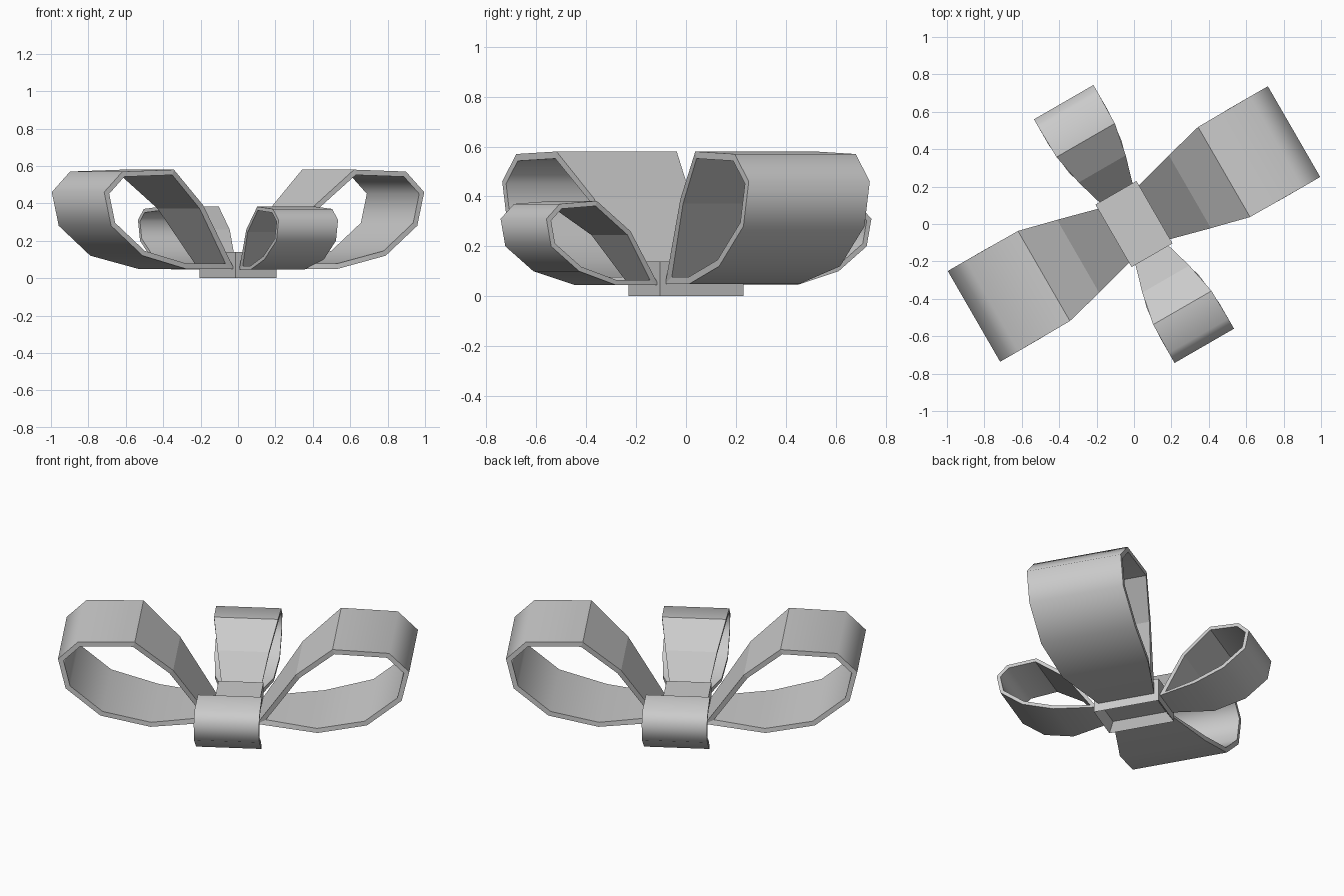
import bpy, bmesh, math
from mathutils import Vector, Matrix

cube = bpy.data.objects.get("Cube")
if cube:
    bpy.data.objects.remove(cube, do_unlink=True)

grey = bpy.data.materials.new("ribbon grey")
grey.use_nodes = True
grey.diffuse_color = (0.6, 0.6, 0.6, 1)
grey.node_tree.nodes["Principled BSDF"].inputs["Base Color"].default_value = (0.6, 0.6, 0.6, 1)


def add_object(name, bm, angle):
    bmesh.ops.recalc_face_normals(bm, faces=bm.faces)
    mesh = bpy.data.meshes.new(name)
    bm.to_mesh(mesh)
    bm.free()
    mesh.transform(Matrix.Rotation(math.radians(angle), 4, "Z"))
    mesh.materials.append(grey)
    obj = bpy.data.objects.new(name, mesh)
    bpy.context.collection.objects.link(obj)
    return obj


def inset_profile(points, t):
    """Mitred inward offset of a closed counter-clockwise profile."""
    result = []
    for i, p in enumerate(points):
        a = (p - points[i - 1]).normalized()
        b = (points[(i + 1) % len(points)] - p).normalized()
        na, nb = Vector((-a.y, a.x)), Vector((-b.y, b.x))
        result.append(p + (na + nb) * t / (1 + na.dot(nb)))
    return result


def ribbon_loop(name, profile, thickness, angle, creases):
    """Closed ribbon; profile rows are radius, height and ribbon width."""
    outer = [Vector((r, z)) for r, z, w in profile]
    inner = inset_profile(outer, thickness)
    bm = bmesh.new()
    rings = []
    for (r, z, w), o, i in zip(profile, outer, inner):
        rings.append([bm.verts.new((p.x, s * w / 2, p.y))
                      for p, s in ((o, -1), (o, 1), (i, 1), (i, -1))])
    n = len(rings)
    for k in range(n):
        a, b = rings[k], rings[(k + 1) % n]
        for j in range(4):
            m = (j + 1) % 4
            face = bm.faces.new((a[j], a[m], b[m], b[j]))
            face.smooth = True
            # rims stay sharp along the ribbon
            bm.edges.get((a[j], b[j])).smooth = False
    for k in creases:
        for j in range(4):
            bm.edges.get((rings[k][j], rings[k][(j + 1) % 4])).smooth = False
    return add_object(name, bm, angle)


# Loop outlines: from the knot along the floor, round the tip and back on top
large = [(0.12, 0.05, 0.33), (0.47, 0.05, 0.51), (0.75, 0.12, 0.56),
         (0.945, 0.28, 0.56), (0.988, 0.46, 0.56), (0.875, 0.57, 0.56),
         (0.556, 0.58, 0.556), (0.345, 0.39, 0.45)]
small = [(0.185, 0.045, 0.2), (0.42, 0.045, 0.33), (0.6, 0.1, 0.367),
         (0.73, 0.2, 0.367), (0.752, 0.31, 0.367), (0.69, 0.37, 0.367),
         (0.517, 0.382, 0.36), (0.34, 0.26, 0.29)]

for side, turn in (("left", 0), ("right", 180)):
    ribbon_loop("large_loop_" + side, large, 0.028, 30 + turn, (0, 6, 7))
for side, turn in (("back", 0), ("front", 180)):
    ribbon_loop("small_loop_" + side, small, 0.02, 120 + turn, (0, 6, 7))

# Centre knot: a block with a shallow recess underneath
bm = bmesh.new()
bmesh.ops.create_cube(bm, size=1)
bmesh.ops.scale(bm, vec=(0.253, 0.386, 0.14), verts=bm.verts)
bmesh.ops.translate(bm, vec=(0, 0, 0.07), verts=bm.verts)
bm.normal_update()
bottom = [f for f in bm.faces if f.normal.z < -0.9]
bmesh.ops.inset_region(bm, faces=bottom, thickness=0.05)
bmesh.ops.translate(bm, vec=(0, 0, 0.05), verts=bottom[0].verts)
add_object("centre_knot", bm, 30)
